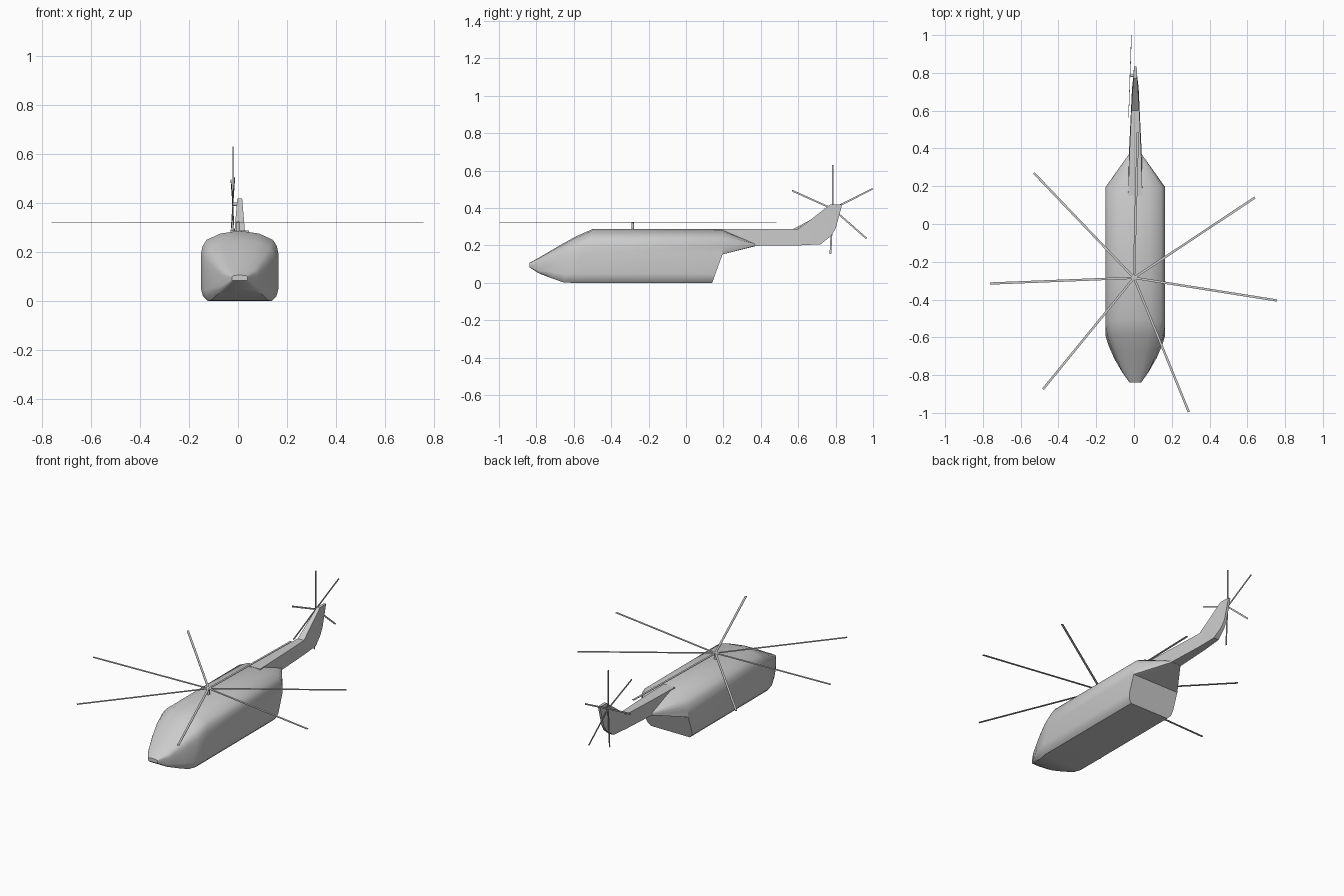
import bpy, bmesh, math
from mathutils import Vector, Matrix

if "Cube" in bpy.data.objects:
    bpy.data.objects.remove(bpy.data.objects["Cube"])

CX = 0.007  # body centreline


def finish(bm, name, angle=35):
    bmesh.ops.remove_doubles(bm, verts=bm.verts, dist=0.0005)
    bmesh.ops.recalc_face_normals(bm, faces=bm.faces)
    me = bpy.data.meshes.new(name)
    bm.to_mesh(me)
    bm.free()
    ob = bpy.data.objects.new(name, me)
    bpy.context.collection.objects.link(ob)
    bpy.ops.object.select_all(action='DESELECT')
    ob.select_set(True)
    bpy.context.view_layer.objects.active = ob
    bpy.ops.object.shade_smooth_by_angle(angle=math.radians(angle))
    return ob


def loft(rings, name, angle=35):
    bm = bmesh.new()
    vs = [[bm.verts.new(p) for p in r] for r in rings]
    n = len(vs[0])
    for a, b in zip(vs, vs[1:]):
        for i in range(n):
            j = (i + 1) % n
            bm.faces.new((a[i], a[j], b[j], b[i]))
    bm.faces.new(vs[0])
    bm.faces.new(vs[-1])
    return finish(bm, name, angle)


# Fuselage: half cross-section as fractions of half width and height
half = [(0, 0), (.83, 0), (.95, .07), (1, .17), (1, .53), (1, .67),
        (.96, .78), (.86, .87), (.5, .96), (0, 1)]
outline = half + [(-u, v) for u, v in half[-2:0:-1]]


def section(yb, yt, hw, zb, zt, lean=1.0, floor=0.0):
    ring = []
    for u, v in outline:
        v = max(v, floor)
        ring.append((CX + u * hw, yb + (yt - yb) * min(1, v * lean), zb + (zt - zb) * v))
    return ring


loft([
    section(-.838, -.838, .032, .083, .106),
    section(-.785, -.78, .07, .05, .138),
    section(-.72, -.67, .112, .025, .203),
    section(-.655, -.585, .142, .002, .250),
    section(-.61, -.50, .158, 0, .287),
    section(.14, .195, .158, 0, .287, 1 / .53),
    section(.14, .195, .158, 0, .287, 1 / .53, .53),   # top of the rear ramp
    section(.375, .375, .03, .197, .21),               # fairing tip under the boom
], "fuselage")

# Tail boom and fin: top y, z, bottom y, z, half width
stations = [(.15, .287, .15, .17, .038), (.37, .287, .37, .198, .031),
            (.60, .287, .60, .20, .021), (.68, .348, .72, .206, .016),
            (.77, .418, .775, .25, .010), (.835, .418, .80, .29, .007)]
loft([[(CX - w, yt, zt), (CX + w, yt, zt), (CX + w * 1.1, yb, zb), (CX - w * 1.1, yb, zb)]
      for yt, zt, yb, zb, w in stations], "tail_boom", 25)


# Rotors: thin flat blades running from a hub to given tips
def rotor(name, hub, tips, normal, width, thick):
    bm = bmesh.new()
    hub = Vector(hub)
    for tip in tips:
        tip = Vector(tip)
        d = tip - hub
        x = d.normalized()
        y = Vector(normal).cross(x).normalized()
        z = x.cross(y)
        m = Matrix((x, y, z)).transposed().to_4x4()
        m.translation = (hub + tip) / 2
        bmesh.ops.create_cube(bm, size=1, matrix=m @ Matrix.Diagonal((d.length, width, thick, 1)))
    me = bpy.data.meshes.new(name)
    bm.to_mesh(me)
    bm.free()
    bpy.context.collection.objects.link(bpy.data.objects.new(name, me))


RZ = .322
main_tips = [(-.53, .27), (.02, .485), (.64, .14), (.757, -.405),
             (.29, -.995), (-.482, -.875), (-.762, -.315)]
rotor("main_rotor", (0, -.285, RZ), [(x, y, RZ) for x, y in main_tips], (0, 0, 1), .012, .003)

tail_tips = [(.785, .63), (.998, .503), (.965, .237), (.772, .155), (.578, .285), (.567, .493)]
rotor("tail_rotor", (-.021, .785, .395),
      [(-.021 + (y - .785) * .035, y, z) for y, z in tail_tips], (1, -.035, 0), .009, .003)


# Mast and tail rotor hub
def cylinder(name, r, depth, loc, rot=(0, 0, 0)):
    bpy.ops.mesh.primitive_cylinder_add(vertices=12, radius=r, depth=depth, location=loc, rotation=rot)
    bpy.context.object.name = name
    bpy.ops.object.shade_smooth_by_angle(angle=math.radians(35))


cylinder("rotor_mast", .007, .06, (0, -.285, .294))
cylinder("tail_rotor_hub", .007, .032, (-.008, .785, .395), (0, math.pi / 2, 0))
